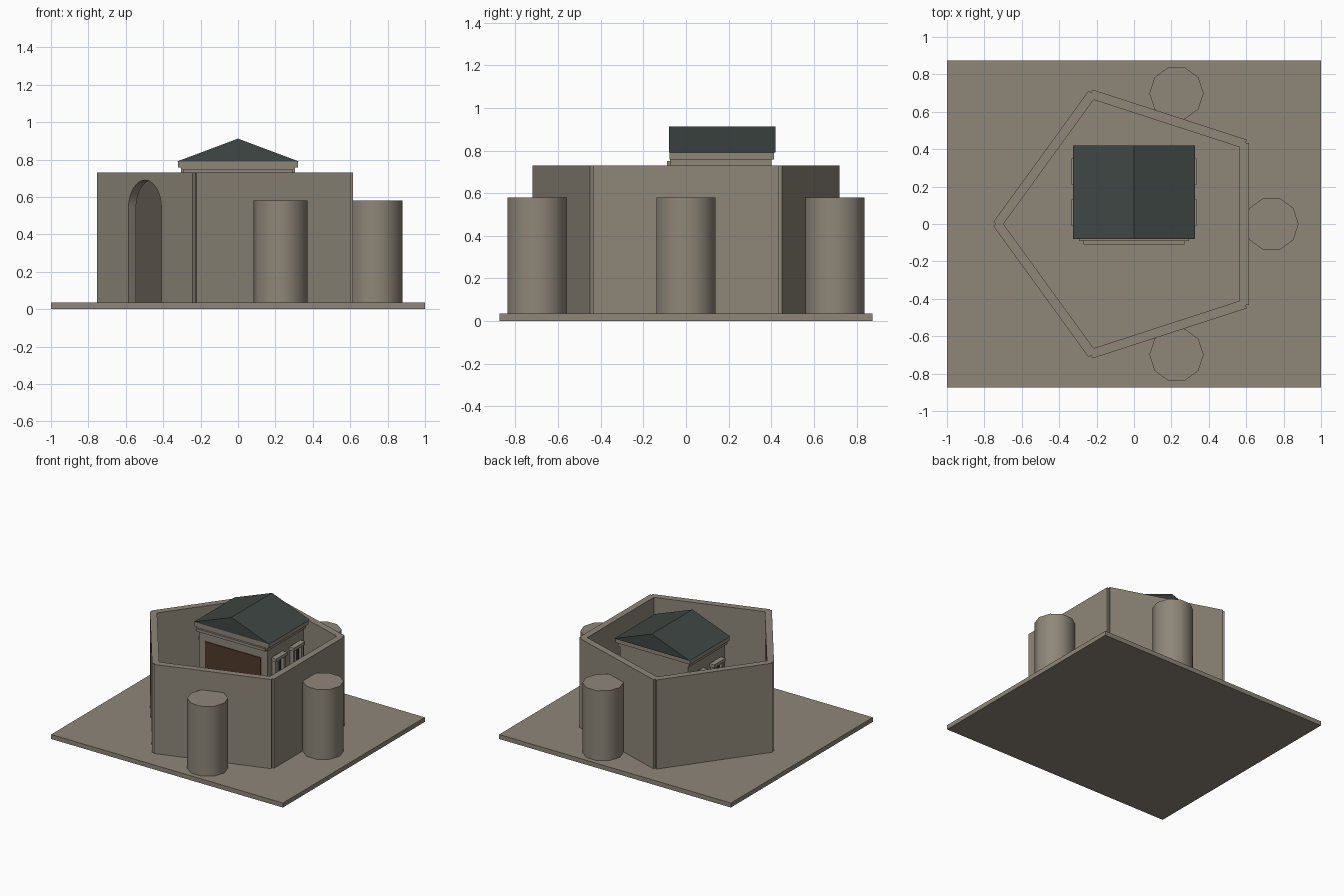
import bpy, bmesh, math
from mathutils import Matrix

if "Cube" in bpy.data.objects:
    bpy.data.objects.remove(bpy.data.objects["Cube"])


def material(name, rgb):
    m = bpy.data.materials.new(name)
    m.diffuse_color = (*rgb, 1)
    m.use_nodes = True
    m.node_tree.nodes["Principled BSDF"].inputs["Base Color"].default_value = m.diffuse_color
    return m


STONE = material("stone", (0.27, 0.24, 0.19))
SLATE = material("slate", (0.05, 0.063, 0.056))
WOOD = material("dark_wood", (0.085, 0.043, 0.025))
TRIM = material("window_trim", (0.31, 0.28, 0.235))
GLASS = material("dark_glass", (0.025, 0.028, 0.03))

GROUND = 0.035
WALL_TOP = 0.73
INNER, OUTER, HALF = 0.565, 0.615, 0.434   # pentagon apothems, half wall length


def finish(name, bm, mat):
    bmesh.ops.recalc_face_normals(bm, faces=bm.faces)
    me = bpy.data.meshes.new(name)
    bm.to_mesh(me)
    bm.free()
    me.materials.append(mat)
    ob = bpy.data.objects.new(name, me)
    bpy.context.collection.objects.link(ob)
    return ob


def box(name, x, y, z, mat):
    bm = bmesh.new()
    size = Matrix.Diagonal((x[1] - x[0], y[1] - y[0], z[1] - z[0], 1))
    mid = Matrix.Translation([(a + b) / 2 for a, b in (x, y, z)])
    bmesh.ops.create_cube(bm, size=1, matrix=mid @ size)
    return finish(name, bm, mat)


def extrude(name, points, direction, mat, turn=0):
    """Extrude a closed 3D outline along a direction, then turn it about z."""
    bm = bmesh.new()
    face = bm.faces.new([bm.verts.new(p) for p in points])
    new = bmesh.ops.extrude_face_region(bm, geom=[face], use_keep_orig=True)["geom"]
    bmesh.ops.translate(bm, vec=direction,
                        verts=[v for v in new if isinstance(v, bmesh.types.BMVert)])
    bmesh.ops.rotate(bm, verts=bm.verts, matrix=Matrix.Rotation(turn, 3, 'Z'))
    return finish(name, bm, mat)


def smooth(ob):
    bpy.ops.object.select_all(action='DESELECT')
    ob.select_set(True)
    bpy.context.view_layer.objects.active = ob
    bpy.ops.object.shade_smooth_by_angle(angle=math.radians(40))


# Ground slab
box("ground_slab", (-1, 1), (-0.875, 0.875), (0, GROUND), STONE)

# Five curtain walls; the front left one has an arched gateway
for i in range(5):
    outline = [(INNER, HALF, GROUND), (INNER, HALF, WALL_TOP),
               (INNER, -HALF, WALL_TOP), (INNER, -HALF, GROUND)]
    if i == 3:
        r, spring = 0.15, 0.54
        outline.append((INNER, -r, GROUND))
        for k in range(17):
            a = math.pi * k / 16
            outline.append((INNER, -r * math.cos(a), spring + r * math.sin(a)))
        outline.append((INNER, r, GROUND))
    wall = extrude("gate_wall" if i == 3 else "curtain_wall", outline,
                   (OUTER - INNER, 0, 0), STONE, math.radians(72 * i))
    if i == 3:
        smooth(wall)

# Ten-sided towers on three walls
for i in (-1, 0, 1):
    a = math.radians(72 * i)
    bm = bmesh.new()
    place = (Matrix.Translation((0.735 * math.cos(a), 0.735 * math.sin(a),
                                 (GROUND + 0.58) / 2)))
    ring = Matrix.Rotation(math.radians(90), 4, 'Z')
    bmesh.ops.create_cone(bm, cap_ends=True, segments=10, radius1=0.145, radius2=0.145,
                          depth=0.58 - GROUND, matrix=place @ ring)
    smooth(finish("tower", bm, STONE))

# House body with stepped cornice
box("house_body", (-0.295, 0.295), (-0.06, 0.395), (GROUND, 0.755), STONE)
box("lower_cornice", (-0.305, 0.305), (-0.075, 0.4), (0.728, 0.757), STONE)
box("front_lintel", (-0.295, 0.295), (-0.09, -0.06), (0.728, 0.75), STONE)
box("upper_cornice", (-0.322, 0.322), (-0.078, 0.412), (0.757, 0.79), STONE)

# Gable roof
extrude("roof", [(-0.325, -0.08, 0.79), (0.325, -0.08, 0.79), (0, -0.08, 0.912)],
        (0, 0.5, 0), SLATE)

# Wide front door and doorstep
box("front_door", (-0.24, 0.24), (-0.067, -0.059), (GROUND, 0.655), WOOD)
box("doorstep", (-0.27, 0.27), (-0.11, -0.06), (GROUND, 0.07), STONE)

# Two framed windows on each side of the house
for side in (-1, 1):
    def span(a, b):
        return tuple(sorted((side * a, side * b)))
    for y in (0.06, 0.28):
        low, high = 0.34, 0.65
        box("window_glass", span(0.294, 0.302), (y - 0.05, y + 0.05), (low, high), GLASS)
        for s in (-1, 1):
            edge = sorted((y + s * 0.04, y + s * 0.062))
            box("window_jamb", span(0.294, 0.325), edge, (low, high), TRIM)
        box("window_head", span(0.294, 0.335), (y - 0.07, y + 0.07), (high - 0.025, high), TRIM)
        box("window_sill", span(0.294, 0.335), (y - 0.07, y + 0.07), (low, low + 0.025), TRIM)
        box("window_bar", span(0.294, 0.31), (y - 0.006, y + 0.006), (low, high), TRIM)
